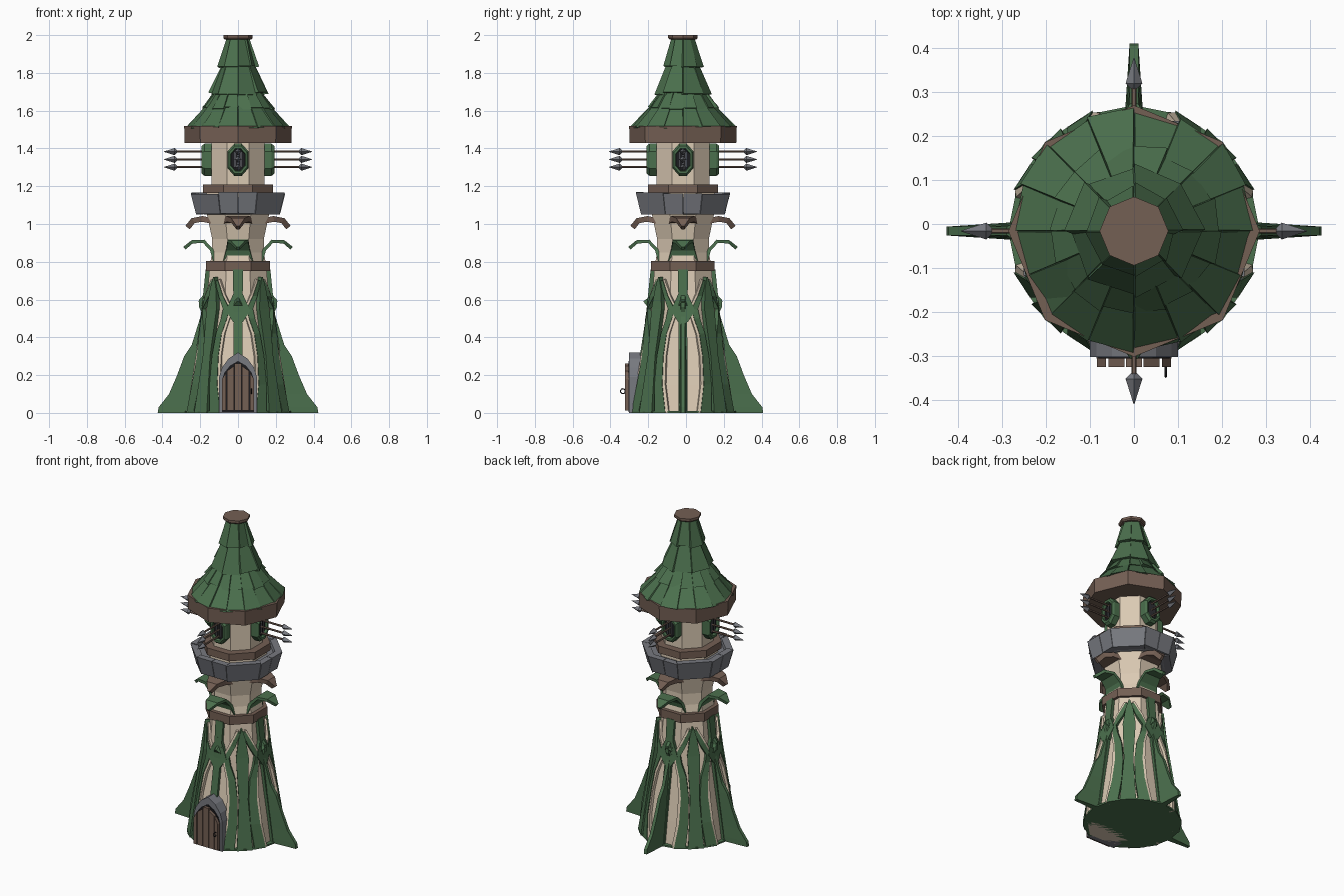
import bpy, bmesh, math, random
from math import cos, sin, tan, pi, radians

if "Cube" in bpy.data.objects:
    bpy.data.objects.remove(bpy.data.objects["Cube"])

random.seed(4)
CY = -0.016                       # tower axis in y
FRONT, RIGHT, BACK, LEFT = -pi / 2, 0, pi / 2, pi
CARD = [FRONT, RIGHT, BACK, LEFT]
E = pi / 8


def material(name, rgb):
    m = bpy.data.materials.new(name)
    m.diffuse_color = (*rgb, 1)
    m.use_nodes = True
    m.node_tree.nodes["Principled BSDF"].inputs["Base Color"].default_value = m.diffuse_color
    return m


GREEN = material("green", (0.070, 0.160, 0.074))
CREAM = material("cream", (0.70, 0.585, 0.45))
BROWN = material("brown", (0.175, 0.115, 0.088))
GREY = material("grey", (0.185, 0.192, 0.215))
DARK = material("dark", (0.012, 0.012, 0.014))


def pt(th, out, lat, z):
    """Point at a distance out and sideways from the axis."""
    return (out * cos(th) - lat * sin(th), CY + out * sin(th) + lat * cos(th), z)


def build(name, mat, lofts):
    """One object from several lofts, each a list of equal-sized rings."""
    bm = bmesh.new()
    for rings in lofts:
        vs = [[bm.verts.new(p) for p in r] for r in rings]
        n = len(vs[0])
        for a, b in zip(vs, vs[1:]):
            for i in range(n):
                j = (i + 1) % n
                bm.faces.new((a[i], a[j], b[j], b[i]))
        bm.faces.new(vs[0][::-1])
        bm.faces.new(vs[-1])
    bmesh.ops.recalc_face_normals(bm, faces=bm.faces)
    me = bpy.data.meshes.new(name)
    bm.to_mesh(me)
    bm.free()
    me.materials.append(mat)
    ob = bpy.data.objects.new(name, me)
    bpy.context.collection.objects.link(ob)
    return ob


def lathe(profile, n=8, turn=E):
    return [[pt(turn + 2 * pi * i / n, r, 0, z) for i in range(n)] for z, r in profile]


def box(th, o0, o1, l0, l1, z0, z1):
    return [[pt(th, o, l, z) for o, l in ((o0, l0), (o1, l0), (o1, l1), (o0, l1))] for z in (z0, z1)]


def plate(th, outline, o0, o1):
    return [[pt(th, o, l, z) for l, z in outline] for o in (o0, o1)]


def ribbon(th, path, t):
    """Curved tapering blade; path holds (out, z, half width)."""
    rings = []
    for i, (o, z, w) in enumerate(path):
        a, b = path[max(i - 1, 0)], path[min(i + 1, len(path) - 1)]
        do, dz = b[0] - a[0], b[1] - a[1]
        d = math.hypot(do, dz)
        no, nz = -dz / d * t, do / d * t
        rings.append([pt(th, o, -w, z), pt(th, o, w, z),
                      pt(th, o + no, w, z + nz), pt(th, o + no, -w, z + nz)])
    return rings


# Tower wall
WALL = [(0, .275), (.15, .252), (.3, .226), (.45, .2), (.6, .178), (.78, .162), (.85, .148),
        (.92, .148), (1.06, .18), (1.17, .18), (1.2, .153), (1.45, .153)]
build("tower_wall", CREAM, [lathe(WALL)])
build("base_plate", GREEN, [lathe([(0, .285), (.01, .285)], 16)])


def wall_r(z, th):
    for (z0, r0), (z1, r1) in zip(WALL, WALL[1:]):
        if z0 <= z <= z1:
            r = r0 + (r1 - r0) * (z - z0) / (z1 - z0)
            break
    return r * cos(E) / cos((th + E) % (2 * E) - E)


def strip(th, pts, off):
    """Raised strip on the wall; pts holds (z, sideways offset, half width)."""
    rings = []
    for z, lat, w in pts:
        r = wall_r(z, th)
        a, b = th + (lat - w) / r, th + (lat + w) / r
        rings.append([pt(a, wall_r(z, a) - .02, 0, z), pt(a, wall_r(z, a) + off, 0, z),
                      pt(b, wall_r(z, b) + off, 0, z), pt(b, wall_r(z, b) - .02, 0, z)])
    return rings


# Diagonal leaf ribs with cream edging
SIDE = [(0, .085, .03), (.15, .06, .024), (.3, .05, .02), (.42, .056, .017),
        (.5, .074, .014), (.55, .08, .014), (.62, .045, .013), (.7, .014, .008)]
EDGE = [(0, .122, .008), (.15, .091, .007), (.3, .077, .007), (.42, .079, .006),
        (.5, .094, .006), (.55, .1, .006), (.62, .064, .006), (.71, .022, .006)]
MID = [(0, 0, .042), (.3, 0, .024), (.55, 0, .032), (.66, 0, .018), (.72, 0, .003)]
ribs, edges = [], []
for c in CARD:
    d = c + pi / 4
    ribs.append(strip(d, MID, .028))
    for s in (-1, 1):
        ribs.append(strip(d, [(z, s * l, w) for z, l, w in SIDE], .02))
        edges.append(strip(d, [(z, s * l, w) for z, l, w in EDGE], .016))
build("leaf_ribs", GREEN, ribs)
build("leaf_edging", CREAM, edges)

# Cardinal ribs and pointed knots
ribs = []
for c in CARD:
    z0 = .28 if c == FRONT else 0
    ribs.append(strip(c, [(z0, 0, .022), (.5, 0, .02), (.76, 0, .024)], .02))
    ribs.append(strip(c, [(.48, 0, .022), (.54, 0, .055), (.57, 0, .045), (.66, 0, .01)], .022))
    ribs.append(ribbon(c, [(.16, .55, .03), (.195, .57, .022), (.21, .59, .006)], .04))
build("cardinal_ribs", GREEN, ribs)

# Root fins on the sides and back
FIN = [(0, .425), (.03, .42), (.1, .365), (.2, .322), (.3, .285), (.36, .245), (.45, .217),
       (.53, .192), (.56, .206), (.6, .206), (.64, .168), (.72, .15)]
build("root_fins", GREEN, [[[pt(c, .12, -.03, z), pt(c, o, -.01, z), pt(c, o, .01, z), pt(c, .12, .03, z)]
                            for z, o in FIN] for c in (RIGHT, BACK, LEFT)])

# Bands, curled leaves and corbels
build("lower_band", BROWN, [lathe([(.752, .182), (.805, .182)])])
build("upper_band", BROWN, [lathe([(1.165, .2), (1.21, .2)])])
build("curled_leaves", GREEN, [ribbon(c, [(.13, .8, .08), (.148, .86, .062), (.185, .9, .055),
                                          (.24, .897, .04), (.278, .865, .008)], .018) for c in CARD])
build("corbels", BROWN, [ribbon(c, [(.13, 1.0, .08), (.19, 1.012, .06), (.23, 1.005, .035),
                                    (.255, .972, .008)], .03) for c in CARD])

# Stone parapet
blocks = [lathe([(1.05, .19), (1.06, .222), (1.14, .235)])]
for i in range(8):
    th, top = i * pi / 4, 1.158 + random.uniform(0, .012)
    for l0, l1 in ((-1, .96 if i % 2 else .0), (.03, .97)):
        if i % 2 and l0 > 0:
            continue
        rings = []
        for z, o in ((1.05 + random.uniform(0, .008), .222), (top, .25)):
            w = o * tan(E)
            rings.append([pt(th, o - .04, l0 * w, z), pt(th, o, l0 * w, z),
                          pt(th, o, l1 * w, z), pt(th, o - .04, l1 * w, z)])
        blocks.append(rings)
build("stone_parapet", GREY, blocks)


# Windows with lattice and three spears each
def oct_ring(th, o, s):
    q = [(.02, .085), (.055, .045), (.055, -.045), (.02, -.085)]
    return [pt(th, o, l * s, 1.34 + z * s) for l, z in q + [(-l, z) for l, z in q[::-1]]]


frames, panes, bars, shafts, heads = [], [], [], [], []
for c in CARD:
    frames.append([oct_ring(c, .13, 1), oct_ring(c, .178, 1), oct_ring(c, .192, .86),
                   oct_ring(c, .192, .7), oct_ring(c, .172, .66)])
    panes.append([oct_ring(c, .168, .66), oct_ring(c, .175, .66)])
    for k in (-1, 0, 1):
        bars.append(box(c, .17, .18, k * .016 - .0015, k * .016 + .0015, 1.30, 1.38))
    for z in (1.301, 1.342, 1.383):
        def ring(o, r, n=6):
            return [pt(c, o, r * cos(2 * pi * i / n), z + r * sin(2 * pi * i / n)) for i in range(n)]
        shafts.append([ring(.165, .006), ring(.345, .006)])
        heads.append([ring(.322, .006, 4), ring(.335, .019, 4), ring(.392, .001, 4)])
build("window_frames", GREEN, frames)
build("window_panes", DARK, panes)
build("window_bars", GREY, bars)
build("spear_shafts", BROWN, shafts)
build("spear_heads", GREY, heads)


# Door: stone arch, dark gap, planks and handle
def arch(w, h, zs, z0=0):
    half = [(w, z0), (w, zs), (w * .85, zs + (h - zs) * .38), (w * .5, zs + (h - zs) * .75)]
    return half + [(0, h)] + [(-l, z) for l, z in half[::-1]]


build("door_arch", GREY, [plate(FRONT, arch(.1, .32, .19), .2, .285)])
build("door_gap", DARK, [plate(FRONT, arch(.085, .275, .175, .005), .28, .289)])
planks = []
for l0, l1, h0, h1 in ((-.084, -.063, .18, .215), (-.058, -.022, .222, .248), (-.018, .018, .262, .262),
                       (.022, .058, .248, .222), (.063, .084, .215, .18)):
    planks.append(plate(FRONT, [(l0, .012), (l1, .012), (l1, h1), (l0, h0)], .28, .308))
build("door_planks", BROWN, planks)
bpy.ops.mesh.primitive_torus_add(location=(.072, CY - .318, .115), rotation=(0, pi / 2, 0),
                                 major_radius=.013, minor_radius=.003,
                                 major_segments=10, minor_segments=4)
handle = bpy.context.object
handle.name = "door_handle"
handle.data.materials.append(DARK)

# Roof: eave ring, stepped tiles and cap
build("roof_eave", BROWN, [lathe([(1.43, .282), (1.52, .285)], 8, 0)])
build("roof_core", GREEN, [lathe([(1.515, .268), (1.62, .165), (1.69, .125), (1.83, .082), (1.985, .05)], 8, 0)])
tiles = []
for z0, r0, z1, r1, n in ((1.512, .268, 1.635, .158, 16), (1.612, .187, 1.705, .118, 16),
                          (1.69, .14, 1.845, .077, 8), (1.83, .094, 1.985, .052, 8)):
    for i in range(n):
        th = (i + .5) * 2 * pi / n
        jr, jz, skew = random.uniform(-.006, .008), random.uniform(-.006, .008), random.uniform(-.006, .006)
        rings = []
        for z, r, k in ((z0 + jz, r0 + jr, .98), (z1, r1, .94)):
            w = r * tan(pi / n) * k
            rings.append([pt(th, r - .022, -w, z - .004), pt(th, r + skew, -w, z),
                          pt(th, r - skew, w, z), pt(th, r - .022, w, z - .004)])
        tiles.append(rings)
build("roof_tiles", GREEN, tiles)
build("roof_cap", BROWN, [lathe([(1.978, .072), (1.985, .078), (2.0, .078)], 8, 0)])
